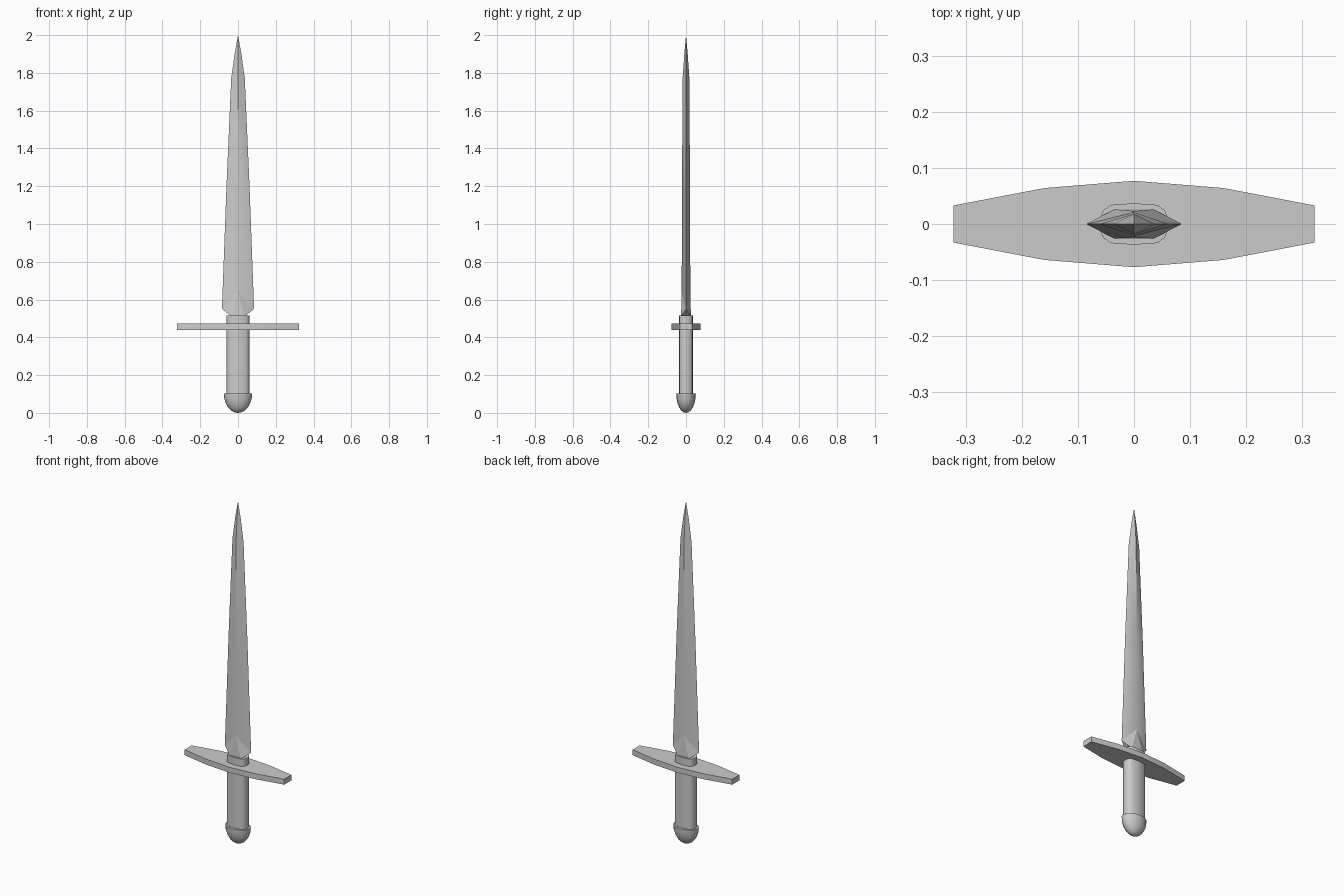
import bpy, bmesh, math

cube = bpy.data.objects.get("Cube")
if cube:
    bpy.data.objects.remove(cube, do_unlink=True)

steel = bpy.data.materials.new("plain grey")
steel.use_nodes = True
GREY = (0.6, 0.6, 0.6, 1)
steel.diffuse_color = GREY
steel.node_tree.nodes["Principled BSDF"].inputs["Base Color"].default_value = GREY


def loft(name, rings, angle):
    """Skin matching rings of points; a one-point ring closes to a tip."""
    bm = bmesh.new()
    loops = [[bm.verts.new(p) for p in ring] for ring in rings]
    for a, b in zip(loops, loops[1:]):
        n = max(len(a), len(b))
        for i in range(n):
            j = (i + 1) % n
            quad = [a[i % len(a)], a[j % len(a)], b[j % len(b)], b[i % len(b)]]
            bm.faces.new(list(dict.fromkeys(quad)))
    for end in (loops[0], loops[-1]):
        if len(end) > 2:
            bm.faces.new(end)
    bmesh.ops.recalc_face_normals(bm, faces=bm.faces[:])
    mesh = bpy.data.meshes.new(name)
    bm.to_mesh(mesh)
    bm.free()
    mesh.materials.append(steel)
    obj = bpy.data.objects.new(name, mesh)
    bpy.context.collection.objects.link(obj)
    bpy.ops.object.select_all(action='DESELECT')
    obj.select_set(True)
    bpy.context.view_layer.objects.active = obj
    bpy.ops.object.shade_smooth_by_angle(angle=math.radians(angle))
    return obj


def mirrored(quarter, z):
    """Complete an outline running from the y axis round to the x side."""
    right = quarter + [(x, -y) for x, y in reversed(quarter) if y > 0]
    left = [(-x, y) for x, y in reversed(right) if x > 0]
    return [(x, y, z) for x, y in right + left]


def diamond(width, thick, z, ridge_z=None):
    r = z if ridge_z is None else ridge_z
    return [(0, thick, r), (width, 0, z), (0, -thick, r), (-width, 0, z)]


# Blade: diamond section tapering to a point
base = diamond(0.085, 0.023, 0.55, 0.64)
blade = loft("blade", [base, diamond(0.061, 0.021, 1.2), diamond(0.036, 0.018, 1.77),
                       diamond(0.018, 0.009, 1.9), [(0, 0, 2)]], 40)

# Blade shoulder: facets cut down to a narrow rectangular foot
bm = bmesh.new()
bm.from_mesh(blade.data)
bm.verts.ensure_lookup_table()
for f in [f for f in bm.faces if all(v.co.z < 0.7 for v in f.verts)]:
    bm.faces.remove(f)
back, right, front, left = bm.verts[:4]
foot = [bm.verts.new((x, y, 0.51)) for x, y in
        ((-0.035, 0.026), (0.035, 0.026), (0.035, -0.026), (-0.035, -0.026))]
corners = [back, right, front, left]
for i in range(4):
    a, b = foot[i], foot[(i + 1) % 4]
    bm.faces.new((corners[i], b, a))
    bm.faces.new((corners[i], corners[(i + 1) % 4], b))
bm.faces.new(foot)
bmesh.ops.recalc_face_normals(bm, faces=bm.faces[:])
for f in bm.faces:
    f.smooth = min(v.co.z for v in f.verts) > 0.52
bm.to_mesh(blade.data)
bm.free()

# Crossguard: flat plate, widest at the middle
guard = [(0, 0.077), (0.16, 0.064), (0.322, 0.033)]
loft("crossguard", [mirrored(guard, z) for z in (0.44, 0.472)], 30)

# Grip: rounded bar
grip = [(0, 0.037), (0.042, 0.034), (0.055, 0.024), (0.061, 0.009)]
loft("grip", [mirrored(grip, z) for z in (0.09, 0.515)], 45)

# Pommel: half dome of oval section with a flat top
STEPS, SIDES = 6, 16
rings = [[(0, 0, 0)]]
for s in range(1, STEPS + 1):
    t = s / STEPS * math.pi / 2
    rings.append([(0.075 * math.sin(t) * math.cos(a), 0.052 * math.sin(t) * math.sin(a),
                   0.103 * (1 - math.cos(t)))
                  for a in (i * math.tau / SIDES for i in range(SIDES))])
loft("pommel", rings, 45)
